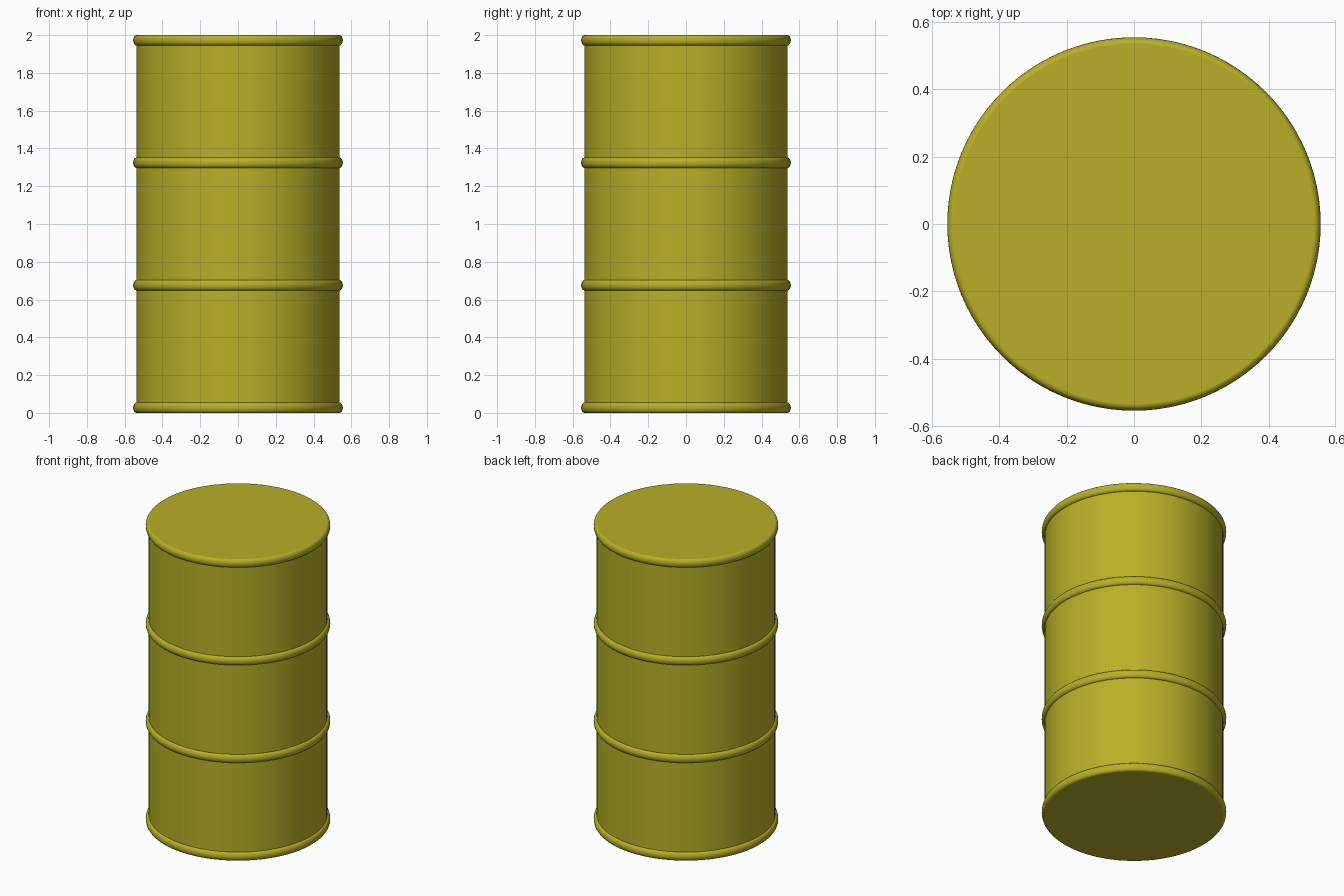
import bpy, bmesh, math

if "Cube" in bpy.data.objects:
    bpy.data.objects.remove(bpy.data.objects["Cube"])

RADIUS, HEIGHT, SEGMENTS = 0.537, 2.0, 96
HOOP_HALF, HOOP_OUT = 0.0275, 0.018

paint = bpy.data.materials.new("olive yellow paint")
paint.diffuse_color = (0.48, 0.43, 0.02, 1)
paint.use_nodes = True
paint.node_tree.nodes["Principled BSDF"].inputs["Base Color"].default_value = paint.diffuse_color


def lathe(name, profile, cap):
    """Spin an (r, z) profile around z; close it with caps or as a loop."""
    bm = bmesh.new()
    rings = []
    for r, z in profile:
        rings.append([bm.verts.new((r * math.cos(a), r * math.sin(a), z))
                      for a in (2 * math.pi * i / SEGMENTS for i in range(SEGMENTS))])
    for low, high in zip(rings, rings[1:]):
        for i in range(SEGMENTS):
            j = (i + 1) % SEGMENTS
            bm.faces.new((low[i], low[j], high[j], high[i]))
    if cap:
        bm.faces.new(rings[0][::-1])
        bm.faces.new(rings[-1])
    mesh = bpy.data.meshes.new(name)
    bm.to_mesh(mesh)
    bm.free()
    mesh.materials.append(paint)
    obj = bpy.data.objects.new(name, mesh)
    bpy.context.collection.objects.link(obj)
    bpy.context.view_layer.objects.active = obj
    obj.select_set(True)
    bpy.ops.object.shade_smooth_by_angle(angle=math.radians(30))
    obj.select_set(False)


# Drum body with flat lid and base
lathe("drum_body", [(RADIUS, 0), (RADIUS, HEIGHT)], True)

# Rounded hoops at the base, the two thirds and the rim
STEPS = 10
for n, name in enumerate(("base_hoop", "lower_hoop", "upper_hoop", "rim_hoop")):
    centre = HOOP_HALF + n * (HEIGHT - 2 * HOOP_HALF) / 3
    arc = [(RADIUS + HOOP_OUT * math.cos(t), centre + HOOP_HALF * math.sin(t))
           for t in (math.pi * (k / STEPS - 0.5) for k in range(STEPS + 1))]
    lathe(name, arc, False)
